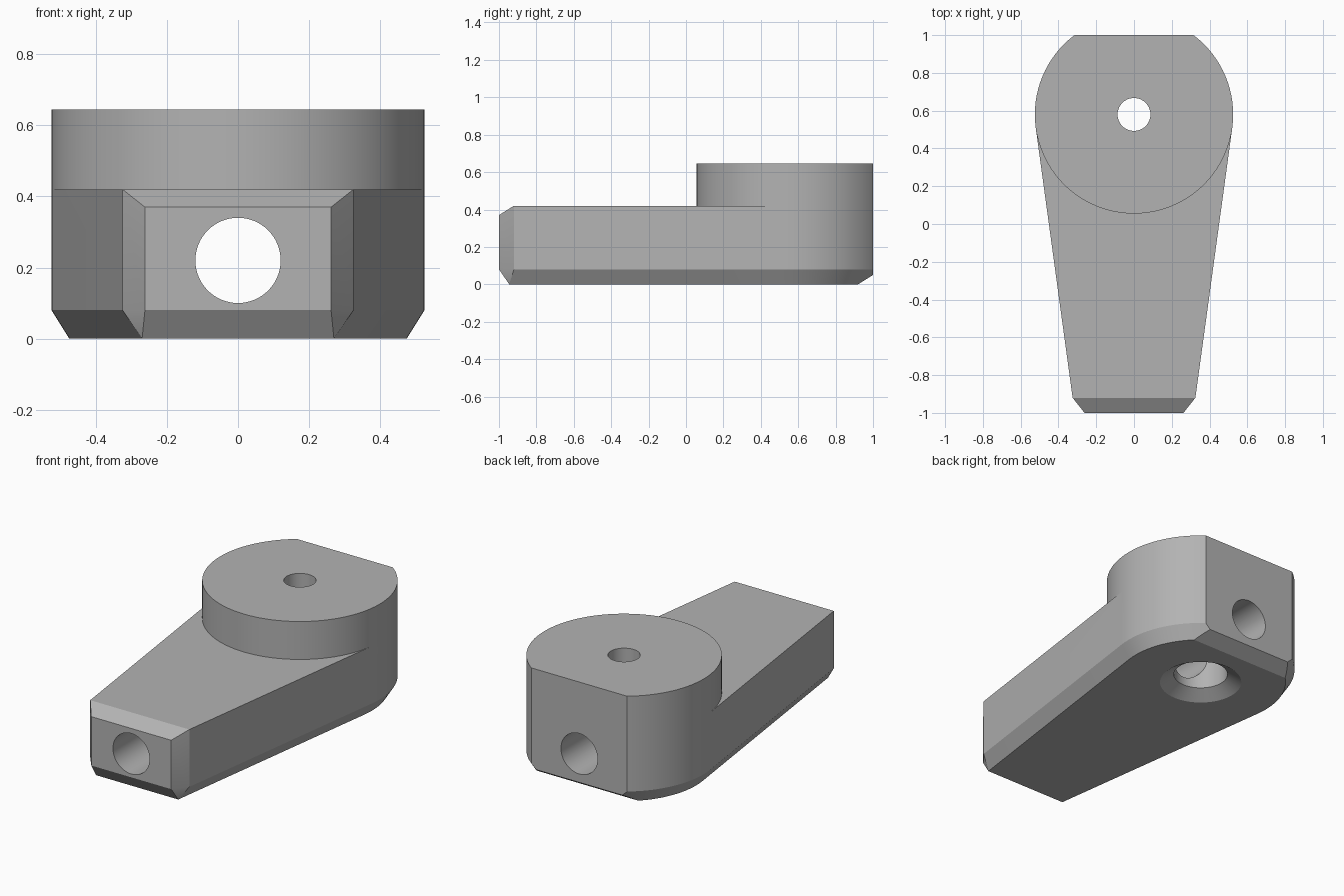
import bpy, bmesh, math
from mathutils import Vector

if "Cube" in bpy.data.objects:
    bpy.data.objects.remove(bpy.data.objects["Cube"])

CY, R = 0.58, 0.525          # boss centre and radius
ZC, ZT, ZB = 0.08, 0.42, 0.645  # chamfer, arm top, boss top

grey = bpy.data.materials.new("plain grey")
grey.diffuse_color = (0.45, 0.45, 0.45, 1)
grey.use_nodes = True
grey.node_tree.nodes["Principled BSDF"].inputs["Base Color"].default_value = grey.diffuse_color


def ring(r, z, n=96):
    return [(r * math.cos(2 * math.pi * i / n), CY + r * math.sin(2 * math.pi * i / n), z)
            for i in range(n)]


def hull(name, points):
    """Convex solid around the given points."""
    bm = bmesh.new()
    for p in points:
        bm.verts.new(p)
    res = bmesh.ops.convex_hull(bm, input=bm.verts)
    loose = [v for v in bm.verts if not v.link_faces]
    bmesh.ops.delete(bm, geom=loose, context='VERTS')
    bmesh.ops.dissolve_limit(bm, angle_limit=0.002, verts=bm.verts, edges=bm.edges)
    bmesh.ops.recalc_face_normals(bm, faces=bm.faces)
    me = bpy.data.meshes.new(name)
    bm.to_mesh(me)
    bm.free()
    ob = bpy.data.objects.new(name, me)
    bpy.context.collection.objects.link(ob)
    me.materials.append(grey)
    return ob


def boolean(target, tool, op):
    m = target.modifiers.new(op.lower(), 'BOOLEAN')
    m.operation, m.solver, m.object = op, 'EXACT', tool
    bpy.context.view_layer.objects.active = target
    bpy.ops.object.modifier_apply(modifier=m.name)
    bpy.data.objects.remove(tool)


def slice_off(ob, point, normal):
    """Trim everything beyond a plane and cap the cut."""
    bm = bmesh.new()
    bm.from_mesh(ob.data)
    geom = bm.verts[:] + bm.edges[:] + bm.faces[:]
    cut = bmesh.ops.bisect_plane(bm, geom=geom, plane_co=point, plane_no=normal, clear_outer=True)
    edges = [e for e in cut['geom_cut'] if isinstance(e, bmesh.types.BMEdge)]
    bmesh.ops.contextual_create(bm, geom=edges)
    bmesh.ops.recalc_face_normals(bm, faces=bm.faces)
    bm.to_mesh(ob.data)
    bm.free()


# Tapered arm: chamfered nose and bottom rim, blending into the round end
pts = ring(R, ZC) + ring(R, ZT) + ring(R - 0.05, 0)
for s in (-1, 1):
    pts += [(s * 0.325, -0.92, ZC), (s * 0.325, -0.92, ZT),
            (s * 0.262, -1, ZC), (s * 0.262, -1, 0.37), (s * 0.27, -0.945, 0)]
body = hull("lever_body", pts)

# Raised round boss
boolean(body, hull("boss", ring(R, 0.2) + ring(R, ZB)), 'UNION')

# Flat back with bottom chamfer
slice_off(body, (0, 1, 0), (0, 1, 0))
slice_off(body, (0, 1, 0.05), Vector((0, 0.05, -0.08)).normalized())

# Vertical bore: countersink, wide lower bore, narrow top hole
for name, r0, z0, r1, z1 in (("countersink", 0.243, -0.01, 0.15, 0.05),
                             ("wide_bore", 0.15, -0.1, 0.15, ZT),
                             ("top_hole", 0.087, 0.1, 0.087, 0.8)):
    boolean(body, hull(name, ring(r0, z0, 64) + ring(r1, z1, 64)), 'DIFFERENCE')

# Lengthwise through hole
a = [2 * math.pi * i / 64 for i in range(64)]
rod = hull("cross_hole", [(0.12 * math.cos(t), y, 0.22 + 0.12 * math.sin(t))
                          for t in a for y in (-1.2, 1.2)])
boolean(body, rod, 'DIFFERENCE')

# Smooth shading on the rounds, crisp edges elsewhere
bpy.ops.object.select_all(action='DESELECT')
body.select_set(True)
bpy.context.view_layer.objects.active = body
bpy.ops.object.shade_smooth_by_angle(angle=math.radians(20))
